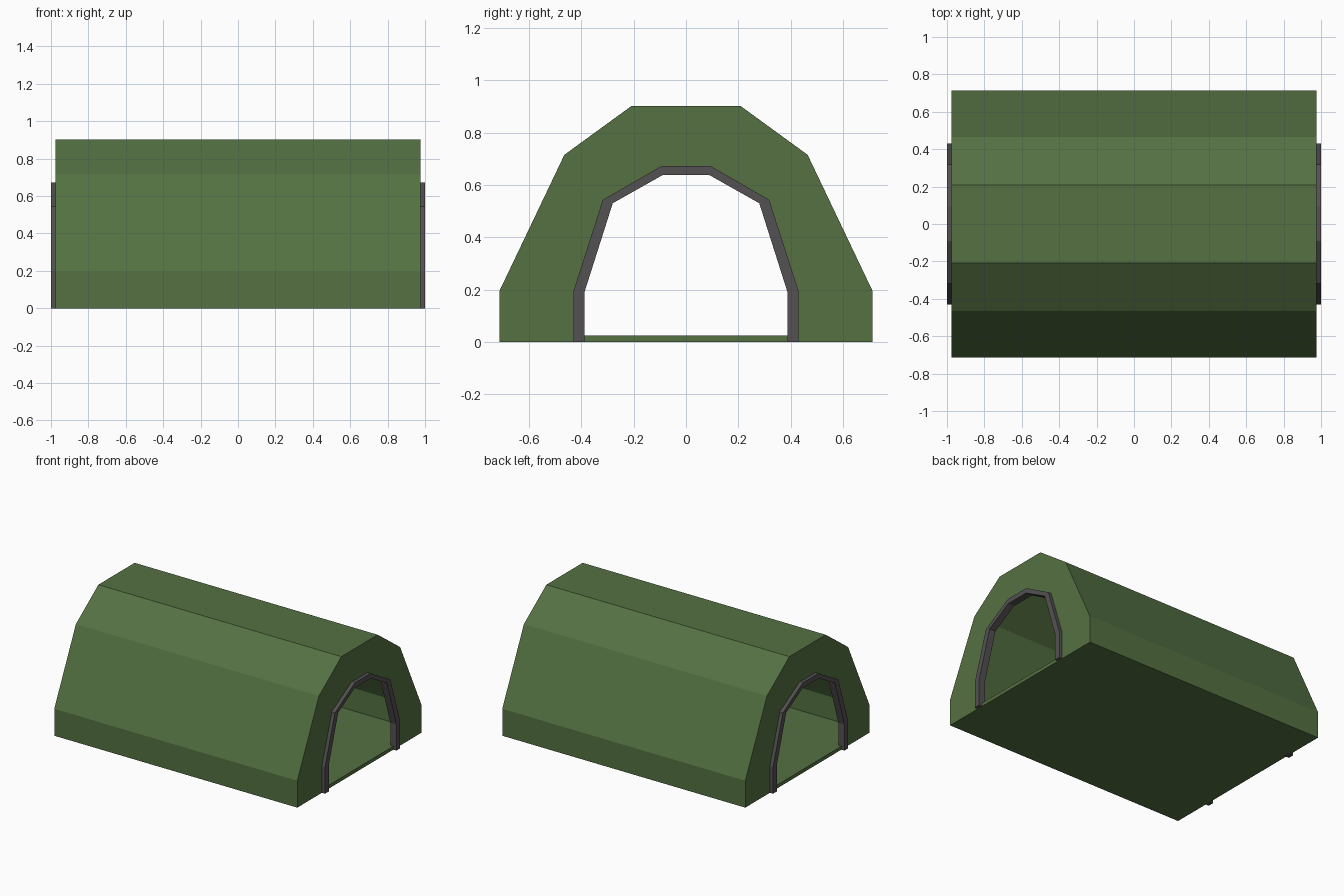
import bpy, bmesh

if "Cube" in bpy.data.objects:
    bpy.data.objects.remove(bpy.data.objects["Cube"])


def material(name, rgb):
    m = bpy.data.materials.new(name)
    m.diffuse_color = (*rgb, 1)
    m.use_nodes = True
    m.node_tree.nodes["Principled BSDF"].inputs["Base Color"].default_value = m.diffuse_color
    return m


canvas = material("green canvas", (0.089, 0.165, 0.055))
grey = material("dark grey trim", (0.088, 0.082, 0.086))


def arch(half):
    """Mirror a right-hand (y, z) profile into a full arch."""
    return half + [(-y, z) for y, z in reversed(half)]


def loft(name, rings, mat, closed):
    """Skin a cyclic list of (x, profile) rings; open arches get end caps."""
    bm = bmesh.new()
    loops = [[bm.verts.new((x, y, z)) for y, z in prof] for x, prof in rings]
    n = len(loops[0])
    for i, a in enumerate(loops):
        b = loops[(i + 1) % len(loops)]
        for j in range(n if closed else n - 1):
            k = (j + 1) % n
            bm.faces.new((a[j], a[k], b[k], b[j]))
    if not closed:
        for j in (0, n - 1):
            bm.faces.new([l[j] for l in loops])
    bmesh.ops.recalc_face_normals(bm, faces=bm.faces)
    me = bpy.data.meshes.new(name)
    bm.to_mesh(me)
    bm.free()
    me.materials.append(mat)
    ob = bpy.data.objects.new(name, me)
    bpy.context.collection.objects.link(ob)
    return ob


# Profiles: outer skin, inner skin, doorway cut
outer = arch([(0.713, 0), (0.713, 0.195), (0.465, 0.715), (0.208, 0.902)])
inner = arch([(0.688, 0.025), (0.688, 0.19), (0.445, 0.697), (0.2, 0.877)])
door = arch([(0.41, 0.025), (0.41, 0.19), (0.30, 0.538), (0.09, 0.655)])

# Hollow tent with floor, walls and a doorway at each end
E, I = 0.975, 0.95
loft("tent_body", [(E, outer), (E, door), (I, door), (I, inner),
                   (-I, inner), (-I, door), (-E, door), (-E, outer)],
     canvas, True)

# Door frames
frame_out = arch([(0.43, 0), (0.43, 0.195), (0.318, 0.543), (0.092, 0.673)])
frame_in = arch([(0.388, 0), (0.388, 0.19), (0.28, 0.53), (0.09, 0.637)])
for side, s in (("right", 1), ("left", -1)):
    loft(side + "_door_frame", [(s, frame_out), (s, frame_in),
                                (s * I, frame_in), (s * I, frame_out)],
         grey, False)
